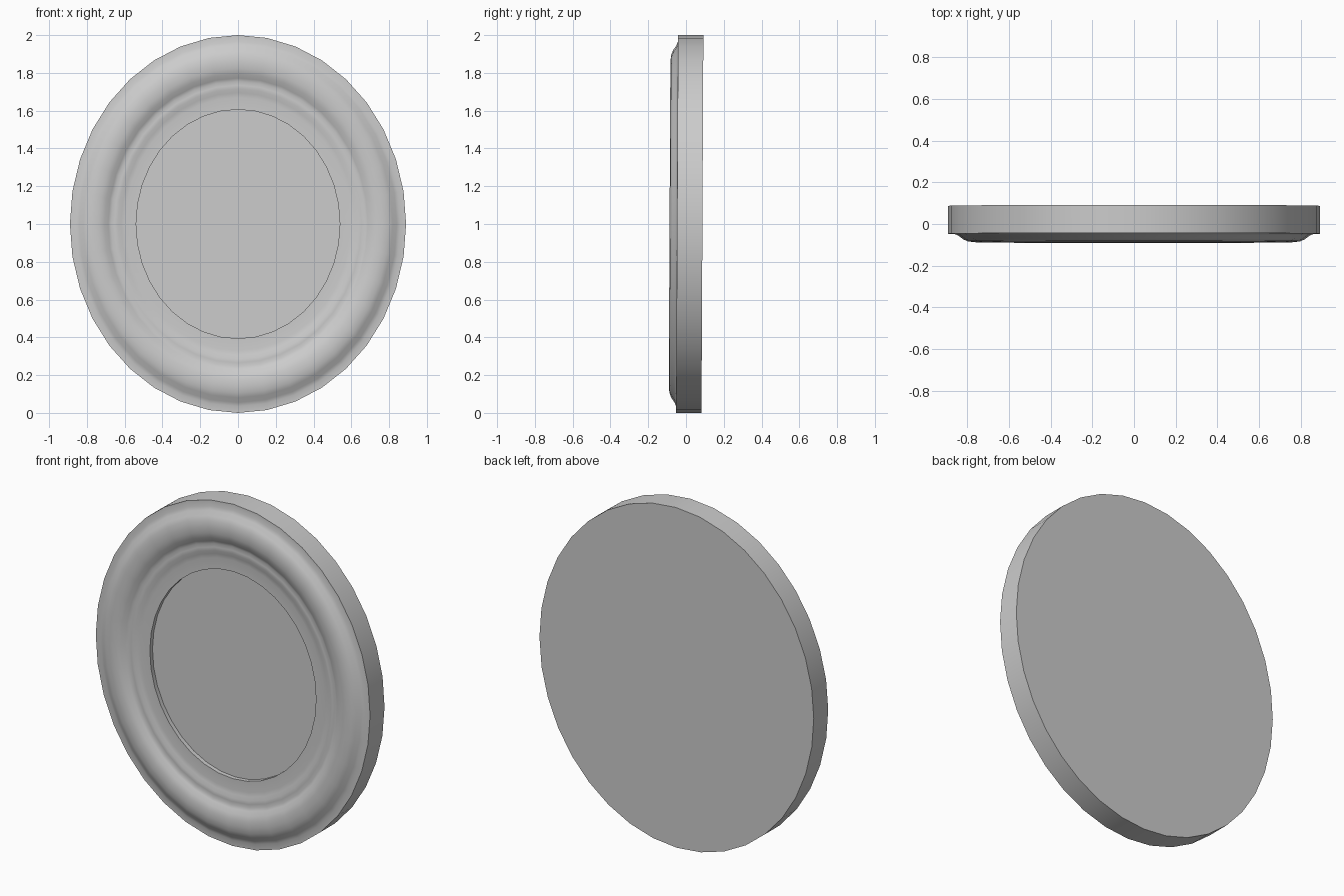
import bpy, bmesh, math

if "Cube" in bpy.data.objects:
    bpy.data.objects.remove(bpy.data.objects["Cube"])

SIDES = 36
RX, RZ = 0.89, 1.0
LEAN = 0.005            # slight backward lean of the whole piece

def ring(bm, r, y):
    verts = []
    for i in range(SIDES):
        a = 2 * math.pi * i / SIDES
        x, z = RX * r * math.cos(a), RZ * r * math.sin(a)
        verts.append(bm.verts.new((x, y + LEAN * z, 1 + z)))
    return verts

def oval_sweep(name, profile, cap_start=False, cap_end=False):
    """Sweep a (radius fraction, y) profile around the oval."""
    bm = bmesh.new()
    rings = [ring(bm, r, y) for r, y in profile]
    for a, b in zip(rings, rings[1:]):
        for i in range(SIDES):
            j = (i + 1) % SIDES
            bm.faces.new((a[i], a[j], b[j], b[i]))
    if cap_start:
        bm.faces.new(rings[0])
    if cap_end:
        bm.faces.new(rings[-1])
    bmesh.ops.recalc_face_normals(bm, faces=bm.faces)
    mesh = bpy.data.meshes.new(name)
    bm.to_mesh(mesh)
    bm.free()
    obj = bpy.data.objects.new(name, mesh)
    bpy.context.collection.objects.link(obj)
    bpy.ops.object.select_all(action='DESELECT')
    obj.select_set(True)
    bpy.context.view_layer.objects.active = obj
    bpy.ops.object.shade_smooth_by_angle(angle=math.radians(42))
    return obj

# Moulded frame: flat back, straight side, rounded ridge, small bead, inner lip,
# closed by the recessed mirror panel
oval_sweep("moulded_frame_with_panel", [
    (1.0, 0.087), (1.0, -0.047),
    (0.965, -0.048), (0.945, -0.056), (0.92, -0.073), (0.895, -0.083),
    (0.86, -0.087), (0.825, -0.085), (0.795, -0.077), (0.772, -0.063),
    (0.755, -0.056), (0.735, -0.058), (0.715, -0.057), (0.695, -0.050),
    (0.67, -0.047), (0.606, -0.047), (0.606, -0.022),
], cap_start=True, cap_end=True)
